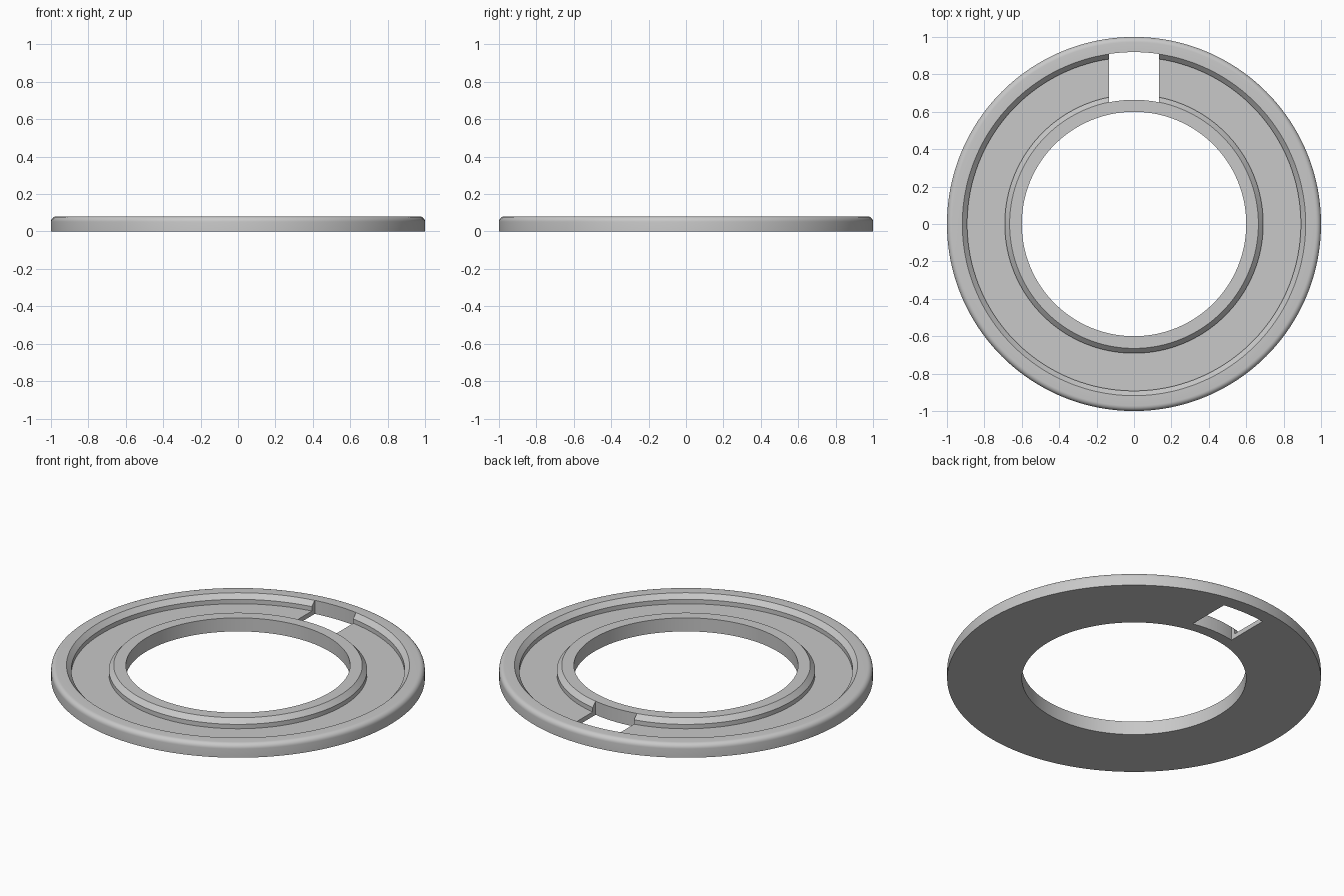
import bpy, bmesh, math

if "Cube" in bpy.data.objects:
    bpy.data.objects.remove(bpy.data.objects["Cube"])

SEG = 192
HEIGHT, FLOOR, STEP = 0.08, 0.027, 0.053
FILLET = 0.028

gray = bpy.data.materials.new("light_gray")
gray.diffuse_color = (0.58, 0.58, 0.58, 1)
gray.use_nodes = True
gray.node_tree.nodes["Principled BSDF"].inputs["Base Color"].default_value = gray.diffuse_color


def make_object(name, bm):
    bmesh.ops.recalc_face_normals(bm, faces=bm.faces)
    mesh = bpy.data.meshes.new(name)
    bm.to_mesh(mesh)
    bm.free()
    mesh.materials.append(gray)
    obj = bpy.data.objects.new(name, mesh)
    bpy.context.collection.objects.link(obj)
    return obj


# Ring profile (radius, height): rounded outer rim, chamfered groove walls
profile = [(0.60, 0), (1.0, 0)]
for i in range(7):
    a = math.pi / 2 * i / 6
    profile.append((1 - FILLET + FILLET * math.cos(a),
                    HEIGHT - FILLET + FILLET * math.sin(a)))
profile += [(0.918, HEIGHT), (0.892, STEP), (0.892, FLOOR),
            (0.691, FLOOR), (0.691, STEP), (0.665, HEIGHT), (0.60, HEIGHT)]

# Grooved ring, revolved about z
bm = bmesh.new()
loops = []
for s in range(SEG):
    t = 2 * math.pi * s / SEG
    loops.append([bm.verts.new((r * math.cos(t), r * math.sin(t), z))
                  for r, z in profile])
n = len(profile)
for s in range(SEG):
    a, b = loops[s], loops[(s + 1) % SEG]
    for k in range(n):
        m = (k + 1) % n
        bm.faces.new((a[k], b[k], b[m], a[m]))
ring = make_object("grooved_ring", bm)

# Slot cutter: straight sides, curved ends that follow the groove
HALF = 0.135
outline = []
for radius, sign in ((0.664, 1), (0.919, -1)):
    for i in range(13):
        x = sign * HALF * (i / 6 - 1)
        outline.append((x, math.sqrt(radius ** 2 - x ** 2)))
bm = bmesh.new()
base = bm.faces.new([bm.verts.new((x, y, -0.1)) for x, y in outline])
top = bmesh.ops.extrude_face_region(bm, geom=[base])
bmesh.ops.translate(bm, vec=(0, 0, 0.3),
                    verts=[v for v in top["geom"] if isinstance(v, bmesh.types.BMVert)])
cutter = make_object("slot_cutter", bm)
cutter.hide_render = True

# Cut the slot through the groove
cut = ring.modifiers.new("slot", 'BOOLEAN')
cut.operation = 'DIFFERENCE'
cut.solver = 'EXACT'
cut.object = cutter
bpy.context.view_layer.objects.active = ring
ring.select_set(True)
bpy.ops.object.modifier_apply(modifier=cut.name)
bpy.data.objects.remove(cutter)
bpy.ops.object.shade_smooth_by_angle(angle=math.radians(30))
